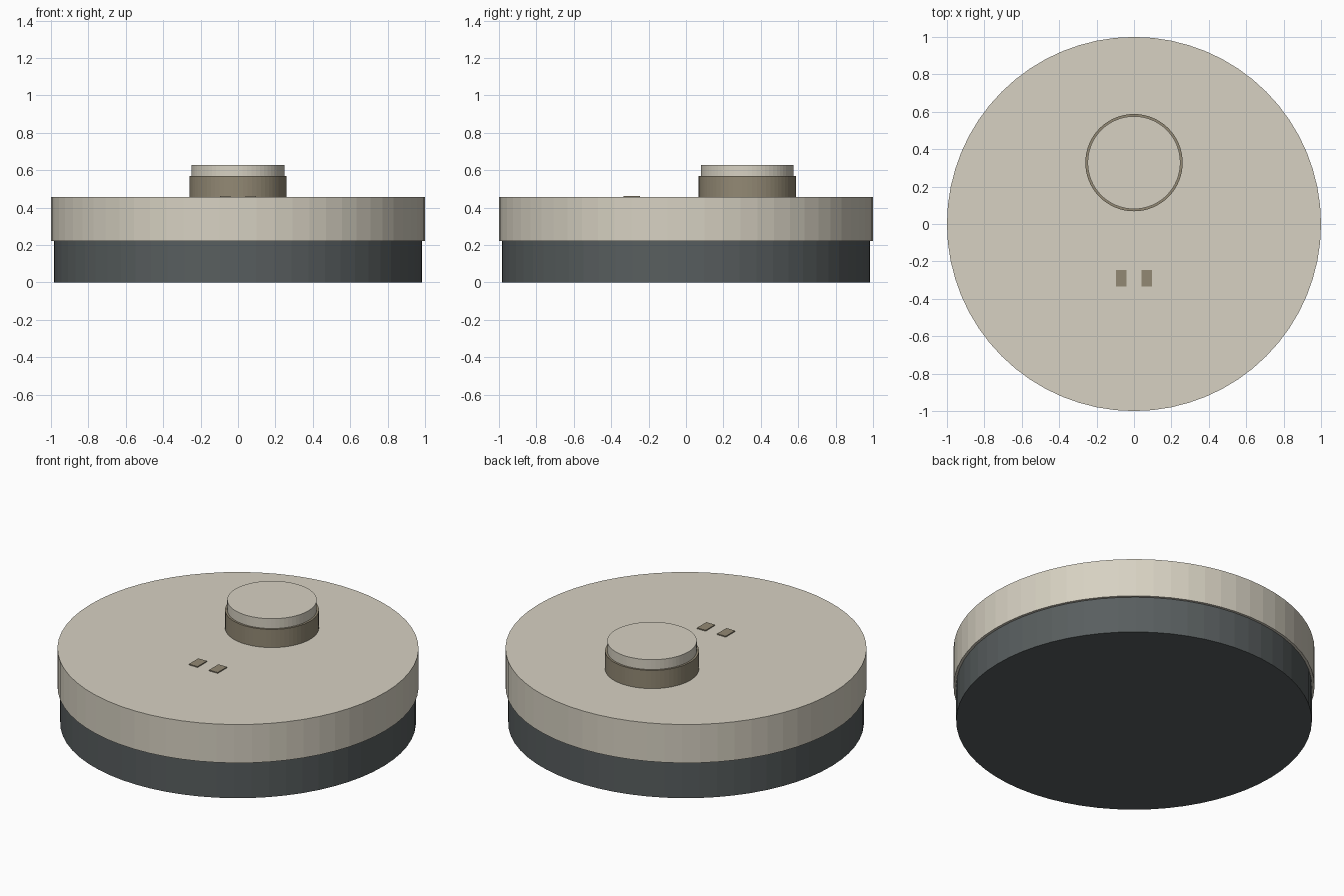
import bpy

cube = bpy.data.objects.get("Cube")
if cube:
    bpy.data.objects.remove(cube, do_unlink=True)


def make_material(name, rgb):
    mat = bpy.data.materials.new(name)
    mat.use_nodes = True
    colour = (*rgb, 1.0)
    mat.diffuse_color = colour
    bsdf = mat.node_tree.nodes["Principled BSDF"]
    bsdf.inputs["Base Color"].default_value = colour
    bsdf.inputs["Roughness"].default_value = 0.6
    return mat


cream = make_material("warm cream", (0.68, 0.64, 0.54))
slate = make_material("dark slate", (0.098, 0.112, 0.114))
brown = make_material("taupe", (0.29, 0.25, 0.175))


def disc(name, radius, bottom, top, y, mat, sides=64):
    bpy.ops.mesh.primitive_cylinder_add(
        vertices=sides, radius=radius, depth=top - bottom,
        location=(0, y, (bottom + top) / 2))
    obj = bpy.context.object
    obj.name = name
    obj.data.materials.append(mat)
    return obj


def plate(name, x, y, width, length, bottom, top):
    bpy.ops.mesh.primitive_cube_add(size=1, location=(x, y, (bottom + top) / 2))
    obj = bpy.context.object
    obj.name = name
    obj.scale = (width, length, top - bottom)
    bpy.ops.object.transform_apply(location=False, rotation=False, scale=True)
    obj.data.materials.append(brown)
    return obj


# Housing: dark lower body under a slightly wider cover
disc("lower_body", 0.985, 0.0, 0.222, 0, slate)
disc("upper_cover", 1.0, 0.222, 0.457, 0, cream)

# Raised button: collar with a narrower cap
BUTTON_Y = 0.328
disc("button_collar", 0.26, 0.457, 0.568, BUTTON_Y, brown)
disc("button_cap", 0.248, 0.568, 0.628, BUTTON_Y, cream)

# Pair of small indicator plates
for side, label in ((-1, "right"), (1, "left")):
    plate(f"{label}_indicator", side * 0.068, -0.29, 0.058, 0.09, 0.455, 0.463)
